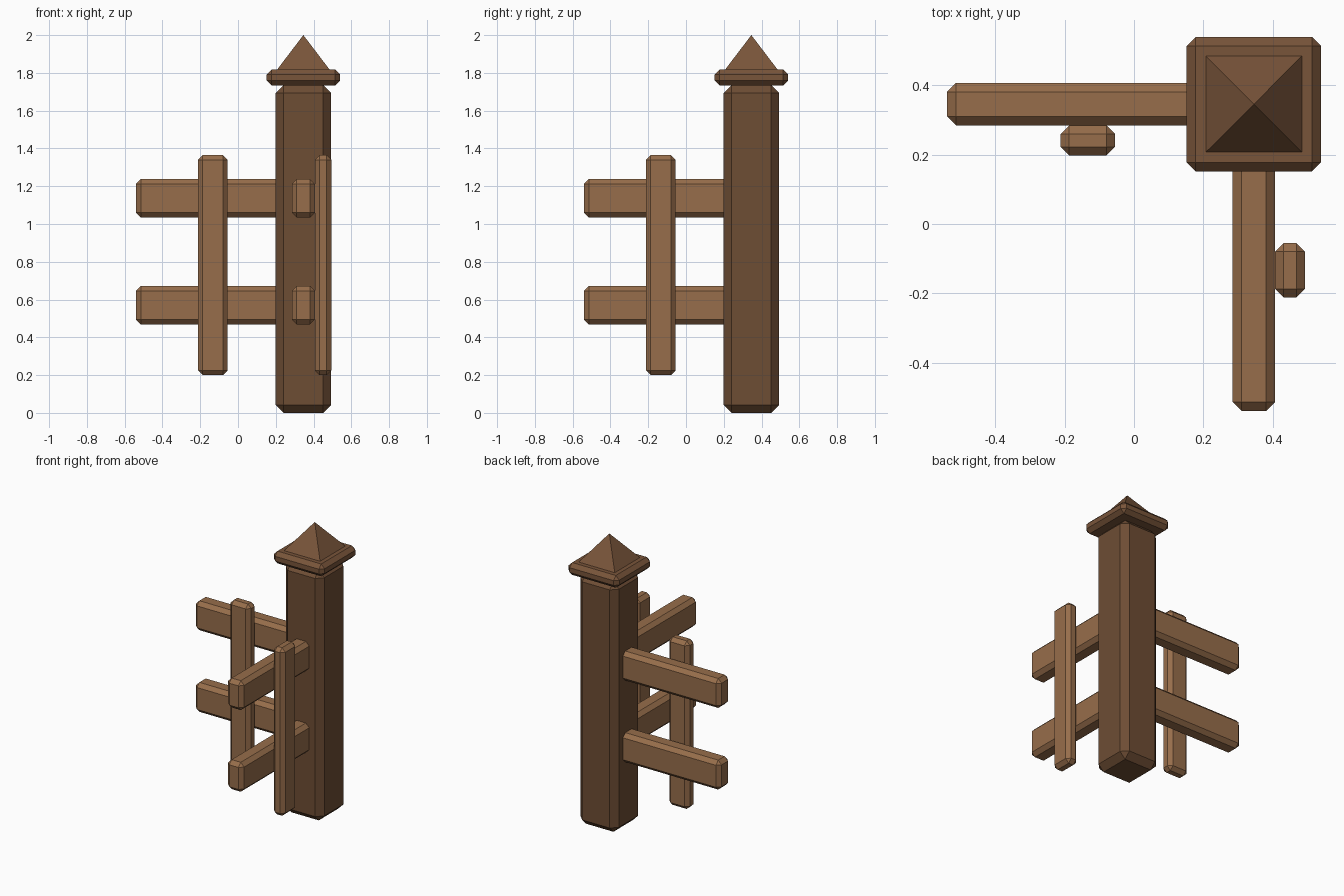
import bpy, bmesh
from math import radians
from mathutils import Matrix, Vector

if "Cube" in bpy.data.objects:
    bpy.data.objects.remove(bpy.data.objects["Cube"])

C = 0.346  # post centre in x and y


def material(name, rgb):
    m = bpy.data.materials.new(name)
    m.diffuse_color = (*rgb, 1)
    m.use_nodes = True
    m.node_tree.nodes["Principled BSDF"].inputs["Base Color"].default_value = m.diffuse_color
    return m


post_wood = material("post_wood", (0.155, 0.074, 0.034))
cap_wood = material("cap_wood", (0.19, 0.09, 0.042))
rail_wood = material("rail_wood", (0.31, 0.155, 0.07))


def add(name, bm, mat):
    bmesh.ops.recalc_face_normals(bm, faces=bm.faces)
    me = bpy.data.meshes.new(name)
    bm.to_mesh(me)
    bm.free()
    me.materials.append(mat)
    ob = bpy.data.objects.new(name, me)
    bpy.context.collection.objects.link(ob)
    return ob


def chamfered_box(name, lo, hi, bevel, mat, turn=0):
    """Chamfered box between two corners given relative to the post axis."""
    lo, hi = Vector(lo), Vector(hi)
    bm = bmesh.new()
    bmesh.ops.create_cube(bm, size=1)
    bmesh.ops.scale(bm, vec=hi - lo, verts=bm.verts)
    bmesh.ops.translate(bm, vec=(lo + hi) / 2, verts=bm.verts)
    bmesh.ops.bevel(bm, geom=bm.edges[:], offset=bevel, segments=1,
                    affect='EDGES', profile=0.5)
    bm.transform(Matrix.Translation((C, C, 0)) @ Matrix.Rotation(radians(turn), 4, 'Z'))
    return add(name, bm, mat)


# Post and cap slab
chamfered_box("post", (-0.147, -0.147, 0), (0.147, 0.147, 1.735), 0.042, post_wood)
chamfered_box("cap_slab", (-0.194, -0.194, 1.733), (0.194, 0.194, 1.818), 0.026, cap_wood)

# Pyramid finial
bm = bmesh.new()
bmesh.ops.create_cone(bm, cap_ends=True, segments=4, radius1=0.14 * 2 ** 0.5,
                      radius2=0, depth=0.184)
bmesh.ops.remove_doubles(bm, verts=bm.verts, dist=1e-5)
bm.transform(Matrix.Translation((C, C, 1.908)) @ Matrix.Rotation(radians(45), 4, 'Z'))
add("cap_pyramid", bm, cap_wood)

# Two fence wings, the second turned a quarter about the post
for side, turn in (("left", 0), ("front", 90)):
    for level, z in (("lower", 0.468), ("upper", 1.034)):
        chamfered_box(f"{side}_{level}_rail", (-0.886, -0.061, z), (0, 0.061, z + 0.204),
                      0.026, rail_wood, turn)
    chamfered_box(f"{side}_picket", (-0.558, -0.148, 0.2), (-0.401, -0.061, 1.365),
                  0.025, rail_wood, turn)
